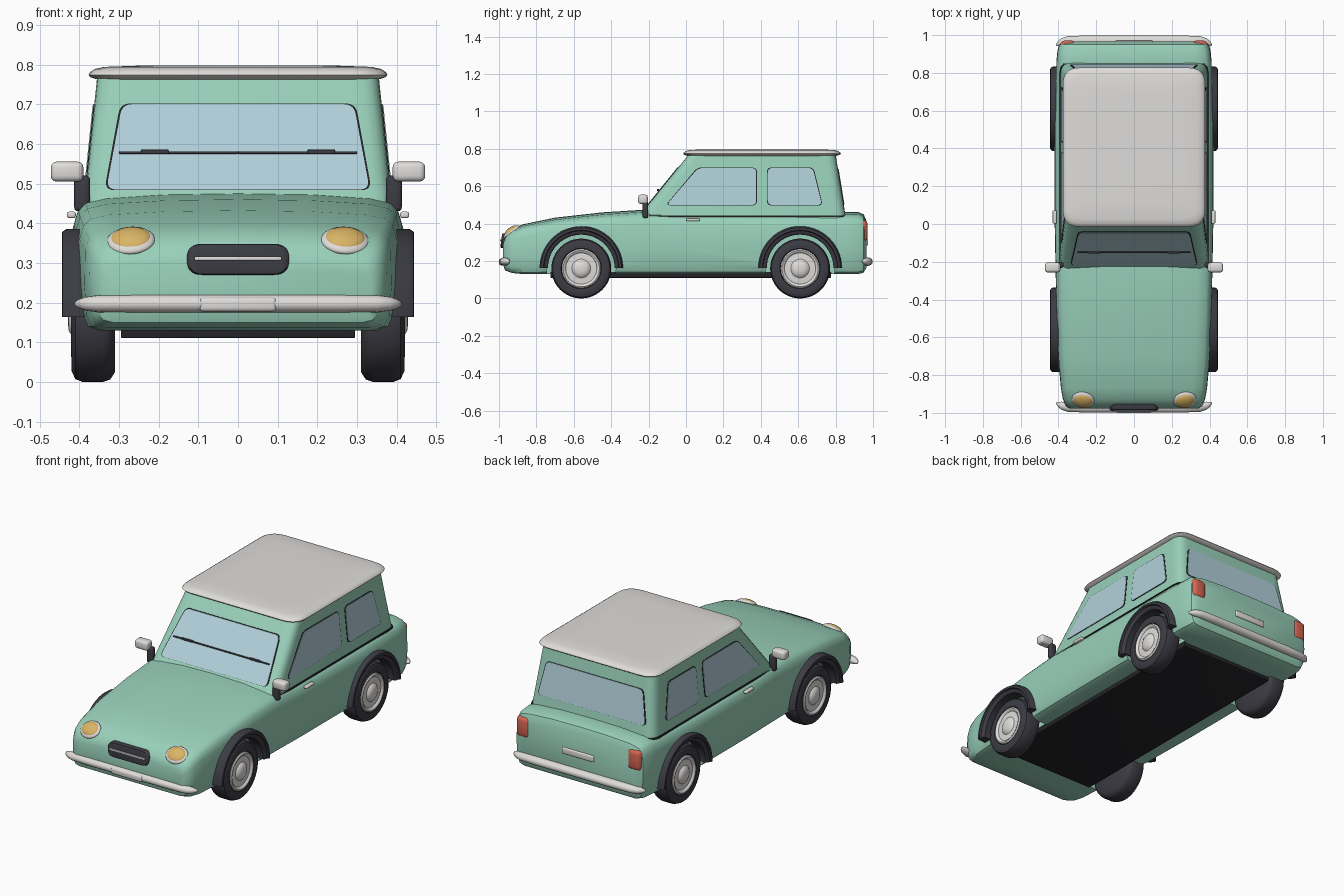
import bpy, bmesh, math
from mathutils import Vector, Matrix

if "Cube" in bpy.data.objects:
    bpy.data.objects.remove(bpy.data.objects["Cube"])


def material(name, r, g, b):
    m = bpy.data.materials.new(name)
    m.diffuse_color = (r, g, b, 1)
    m.use_nodes = True
    m.node_tree.nodes["Principled BSDF"].inputs["Base Color"].default_value = m.diffuse_color
    return m


GREEN = material("mint_paint", .32, .635, .495)
WHITE = material("warm_white", .74, .72, .70)
DARK = material("dark_rubber", .045, .045, .058)
BLACK = material("black_trim", .018, .018, .022)
GLASS = material("blue_glass", .44, .63, .70)
AMBER = material("amber_lens", .70, .46, .13)
RED = material("red_lens", .66, .13, .085)


def finish(name, bm, mat, angle=40):
    bmesh.ops.recalc_face_normals(bm, faces=bm.faces)
    me = bpy.data.meshes.new(name)
    bm.to_mesh(me)
    bm.free()
    me.materials.append(mat)
    ob = bpy.data.objects.new(name, me)
    bpy.context.collection.objects.link(ob)
    smooth(ob, angle)
    return ob


def smooth(ob, angle=40):
    bpy.ops.object.select_all(action='DESELECT')
    ob.select_set(True)
    bpy.context.view_layer.objects.active = ob
    bpy.ops.object.shade_smooth_by_angle(angle=math.radians(angle))


def add_loft(bm, rings, closed=False):
    vs = [[bm.verts.new(p) for p in r] for r in rings]
    n = len(vs[0])
    pairs = list(zip(vs, vs[1:])) + ([(vs[-1], vs[0])] if closed else [])
    for a, b in pairs:
        for i in range(n):
            j = (i + 1) % n
            bm.faces.new((a[i], a[j], b[j], b[i]))
    if not closed:
        bm.faces.new(vs[0])
        bm.faces.new(vs[-1])


def loft(name, rings, mat, angle=40, closed=False):
    bm = bmesh.new()
    add_loft(bm, rings, closed)
    return finish(name, bm, mat, angle)


def rounded(corners, r, seg=5):
    """Round the corners of a 2D polygon with quadratic arcs."""
    out, n = [], len(corners)
    for i in range(n):
        p, a, b = (Vector(corners[k % n]) for k in (i, i - 1, i + 1))
        s, e = p + (a - p).normalized() * r, p + (b - p).normalized() * r
        for k in range(seg + 1):
            t = k / seg
            out.append(s * (1 - t) ** 2 + p * 2 * t * (1 - t) + e * t * t)
    return out


def rect(x, y0, y1, r):
    return rounded([(-x, y0), (x, y0), (x, y1), (-x, y1)], r)


def box(name, c, size, mat, bevel=.008, tilt=0):
    bm = bmesh.new()
    bmesh.ops.create_cube(bm, size=1)
    bmesh.ops.scale(bm, vec=size, verts=bm.verts)
    if bevel:
        bmesh.ops.bevel(bm, geom=list(bm.edges), offset=bevel, segments=3,
                        profile=.5, affect='EDGES')
    bmesh.ops.transform(bm, matrix=Matrix.Translation(c) @ Matrix.Rotation(tilt, 4, 'X'),
                        verts=bm.verts)
    return finish(name, bm, mat)


def wheel_ring(r, x, y, z, n=48):
    return [(x, y + r * math.cos(2 * math.pi * i / n), z + r * math.sin(2 * math.pi * i / n))
            for i in range(n)]


# Lower body: one cross-section scaled along the length
half = [(.88, 0), (.95, .035), (.985, .14), (1, .4), (.995, .76), (.97, .87),
        (.925, .93), (.8, .965), (.45, .992)]
section = half + [(0, 1)] + [(-x, z) for x, z in reversed(half)]
stations = [(-.978, .335, .18, .30), (-.967, .358, .15, .335), (-.93, .376, .136, .372),
            (-.87, .387, .13, .397), (-.7, .402, .13, .432), (-.45, .411, .13, .46),
            (-.2, .416, .13, .476), (0, .42, .13, .462), (.5, .42, .13, .46),
            (.86, .411, .13, .462), (.92, .405, .13, .462), (.95, .396, .138, .45),
            (.965, .372, .165, .415)]
body = loft("body", [[(w * u, y, b + (t - b) * v) for u, v in section]
                     for y, w, b, t in stations], GREEN)

# Wheel wells cut out of the body
AXLES, WZ = (-.56, .61), .16
bm = bmesh.new()
for y in AXLES:
    for s in (-1, 1):
        add_loft(bm, [wheel_ring(.185, s * x, y, WZ + .005) for x in (.29, .6)])
cutter = finish("wheel_well_cutter", bm, GREEN)
mod = body.modifiers.new("wells", 'BOOLEAN')
mod.operation, mod.solver, mod.object = 'DIFFERENCE', 'EXACT', cutter
smooth(body)
bpy.context.view_layer.objects.active = body
bpy.ops.object.modifier_apply(modifier=mod.name)
bpy.data.objects.remove(cutter)
smooth(body)

box("floor_pan", (0, .025, .126), (.59, 1.5, .032), BLACK, .004)


# Cabin: tapering rounded box
def cabin(z):
    t = (z - .43) / .34
    return .39 - .035 * t, -.26 + .275 * t, .855 - .055 * t


def cabin_ring(z, grow=0):
    w, y0, y1 = cabin(z)
    return [(p.x, p.y, z) for p in rect(w + grow, y0 - grow, y1 + grow, .06)]


loft("cabin", [cabin_ring(.40), cabin_ring(.77)], GREEN)
loft("belt_seam", [cabin_ring(.436, .005), cabin_ring(.443, .005)], BLACK)

# Roof panel with a soft pointed rim
roof = [(.03, .760), (.005, .768), (0, .774), (.004, .781), (.016, .789), (.04, .794), (.12, .797)]
loft("roof", [[(p.x, p.y, z) for p in rect(.377 - i, -.015 + i, .828 - i, .09)]
              for i, z in roof], WHITE, 60)


# Windows: dark rim plate with glass on top, laid on the cabin planes
def side_map(s):
    return lambda u, z, o: (s * (cabin(z)[0] + o), u, z)


def front_map(u, z, o):
    return (u, cabin(z)[1] - o * 1.25, z)


def rear_map(u, z, o):
    return (u, cabin(z)[2] + o, z)


def window(name, corners, place, r=.025):
    pts = rounded(corners, r)
    c = sum(pts, Vector((0, 0))) / len(pts)
    rim = [p + (p - c).normalized() * .005 for p in pts]
    for label, outline, o in ((name + "_rim", rim, .002), (name, pts, .004)):
        loft(label, [[place(p.x, p.y, k) for p in outline] for k in (-.004, o)],
             BLACK if outline is rim else GLASS)


for s, side in ((-1, "left"), (1, "right")):
    window(side + "_door_window", [(-.105, .5), (.375, .5), (.375, .697), (.065, .697)], side_map(s))
    window(side + "_rear_side_window", [(.437, .5), (.727, .5), (.678, .697), (.437, .697)], side_map(s))
window("windshield", [(-.332, .485), (.332, .485), (.292, .70), (-.292, .70)], front_map)
window("tailgate_window", [(-.335, .505), (.335, .505), (.30, .69), (-.30, .69)], rear_map)

# Wipers
for s in (-1, 1):
    y = cabin(.578)[1] - .008
    box("wiper_blade", (s * .15, y, .578), (.3, .008, .006), DARK, .002)
    box("wiper_joint", (s * .21, y - .002, .580), (.07, .01, .011), DARK, .003)


# Bumpers: elliptical bar with tapering tips that wrap inward
def bumper(name, y, d):
    tips = [(.412, .15, .022), (.403, .45, .016), (.385, .75, .008), (.35, .95, .002), (.25, 1, 0)]
    st = [(-x, k, i) for x, k, i in tips] + list(reversed(tips))
    loft(name, [[(x, y - d * i + .028 * k * math.cos(a), .197 + .023 * k * math.sin(a))
                 for a in (math.pi * j / 8 for j in range(16))] for x, k, i in st], WHITE, 60)


bumper("front_bumper", -.97, -1)
bumper("rear_bumper", .97, 1)
box("front_plate", (0, -.985, .195), (.194, .03, .036), WHITE, .01)
box("rear_plate", (0, .963, .30), (.2, .02, .036), WHITE, .007)

# Grille pill and its bright bar
pill = rounded([(-.129, -.039), (.129, -.039), (.129, .039), (-.129, .039)], .038, 8)
loft("grille", [[(p.x * k, y + .12 * p.y, .309 + p.y * k) for p in pill]
                for y, k in ((-.93, 1), (-.98, 1), (-.986, .96), (-.988, .88))], DARK)
box("grille_bar", (0, -.989, .311), (.22, .01, .01), WHITE, .003)


# Squashed-sphere lamps
def blob(name, c, radii, mat, tilt, yaw=0):
    bm = bmesh.new()
    bmesh.ops.create_uvsphere(bm, u_segments=32, v_segments=16, radius=1)
    m = (Matrix.Translation(c) @ Matrix.Rotation(yaw, 4, 'Z') @ Matrix.Rotation(tilt, 4, 'X')
         @ Matrix.Diagonal((*radii, 1)))
    bmesh.ops.transform(bm, matrix=m, verts=bm.verts)
    return finish(name, bm, mat, 60)


for s in (-1, 1):
    blob("headlight_rim", (s * .27, -.932, .356), (.061, .052, .019), WHITE, math.radians(38), s * .15)
    blob("headlight_lens", (s * .27, -.934, .359), (.053, .044, .021), AMBER, math.radians(38), s * .15)
    box("tail_light", (s * .348, .946, .36), (.084, .05, .115), RED, .022)
    # Mirrors and door handles
    box("mirror_foot", (s * .393, -.217, .475), (.04, .03, .09), DARK, .01)
    box("mirror", (s * .431, -.23, .53), (.082, .052, .05), WHITE, .014)
    box("door_handle", (s * .42, .037, .421), (.022, .07, .016), WHITE, .005)

# Wheels and arches
tyre = [(.05, .31), (.135, .31), (.154, .322), (.16, .34), (.16, .392), (.153, .41),
        (.132, .42), (.108, .416), (.103, .405), (.05, .405)]
hub = [(.104, .398), (.104, .416), (.097, .421), (.089, .418), (.083, .41), (.05, .412),
       (.042, .42), (.03, .427), (.01, .429)]
arch = [(.178, .36), (.178, .425), (.186, .434), (.198, .436), (.202, .444),
        (.215, .443), (.223, .432), (.223, .36)]
for y in AXLES:
    for s in (-1, 1):
        loft("tyre", [wheel_ring(r, s * x, y, WZ) for r, x in tyre], DARK)
        loft("hubcap", [wheel_ring(r, s * x, y, WZ) for r, x in hub], WHITE)
        loft("wheel_arch", [[(s * x, y + r * math.cos(a), WZ + .003 + r * math.sin(a)) for r, x in arch]
                            for a in (math.pi * i / 28 for i in range(29))], DARK)
